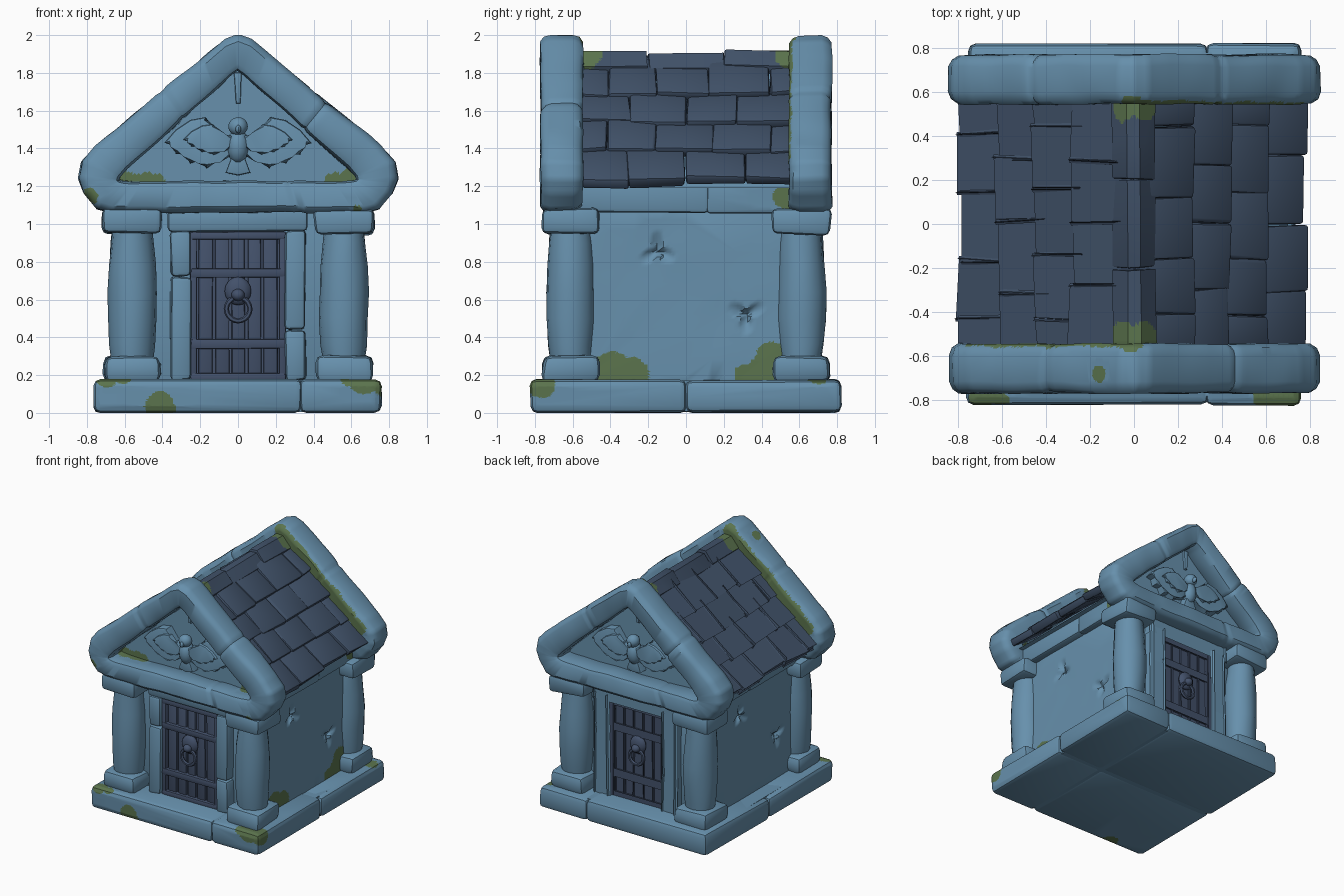
import bpy, bmesh, math, random
from mathutils import Vector, Matrix, noise
from mathutils.geometry import closest_point_on_tri

if "Cube" in bpy.data.objects:
    bpy.data.objects.remove(bpy.data.objects["Cube"])

random.seed(4)
I = Matrix.Identity(4)
ENDS = (I, Matrix.Rotation(math.pi, 4, 'Z'))   # front end, and the same end turned to the back


def material(name, rgb):
    m = bpy.data.materials.new(name)
    m.diffuse_color = (*rgb, 1)
    m.use_nodes = True
    m.node_tree.nodes["Principled BSDF"].inputs["Base Color"].default_value = m.diffuse_color
    return m


STONE = material("blue stone", (0.135, 0.28, 0.415))
SLATE = material("dark slate", (0.051, 0.082, 0.138))
IRON = material("door iron", (0.056, 0.082, 0.145))
MOSS = material("moss", (0.105, 0.175, 0.075))


def spots_of(*rows):
    return [(Vector(p[:3]), p[3]) for p in rows]


# Moss patches for each part: centre and radius
BASE_MOSS = spots_of((-.42, -.83, .01, .1), (-.69, -.8, .19, .075), (-.62, -.8, .2, .06), (.6, -.8, .19, .06),
                     (.67, -.81, .17, .085), (.75, -.77, .15, .08), (.72, .7, .19, .06))
WALL_MOSS = spots_of((.6, -.4, .22, .11), (.6, -.28, .2, .09), (.6, .32, .17, .09), (.6, .41, .21, .09),
                     (.6, .47, .29, .09))
BEAM_MOSS = spots_of((.64, .53, 1.14, .08))
ATTIC_MOSS = spots_of((-.58, -.6, 1.22, .07), (-.5, -.6, 1.215, .07), (-.43, -.6, 1.21, .06),
                      (.52, -.6, 1.22, .07), (.59, -.6, 1.23, .07))
FRAME_MOSS = ATTIC_MOSS + spots_of((-.79, -.76, 1.14, .05), (.63, -.77, 1.07, .03), (-.16, -.68, 1.9, .045))
FRAME_MOSS += [(Vector((s * x / 100, s * .55, 1.95 - .0084 * x)), .055) for s in (1, -1) for x in range(0, 75, 4)]
RIDGE_MOSS = spots_of((-.05, -.52, 1.9, .09), (.05, -.52, 1.9, .09), (-.04, .54, 1.9, .08), (.05, .54, 1.9, .09))


def refine(bm, spots, size):
    """Split the faces near the given spots until they are small."""
    bmesh.ops.triangulate(bm, faces=bm.faces[:])
    for _ in range(9):
        edges = set()
        for f in bm.faces:
            long = [e for e in f.edges if e.calc_length() > size]
            if long:
                tri = [v.co for v in f.verts]
                if any((closest_point_on_tri(c, *tri) - c).length < r * 1.15 for c, r in spots):
                    edges.update(long)
        if not edges:
            break
        bmesh.ops.subdivide_edges(bm, edges=list(edges), cuts=1)
        bmesh.ops.triangulate(bm, faces=[f for f in bm.faces if len(f.verts) > 3])


def finish(name, bm, mat, moss=(), wobble=.01):
    bmesh.ops.recalc_face_normals(bm, faces=bm.faces[:])
    for v in bm.verts:
        v.co += noise.noise_vector(v.co * 5) * wobble
        v.co.z = min(max(v.co.z, 0), 2)
    me = bpy.data.meshes.new(name)
    me.materials.append(mat)
    if moss:
        me.materials.append(MOSS)
        refine(bm, moss, .024)
        for f in bm.faces:
            c = f.calc_center_median()
            k = .92 + .3 * noise.noise(c * 9)
            f.material_index = int(any((c - p).length < r * k for p, r in moss))
    for f in bm.faces:
        f.smooth = True
    for e in bm.edges:
        e.smooth = len(e.link_faces) == 2 and e.calc_face_angle() < math.radians(38)
    bm.to_mesh(me)
    bm.free()
    ob = bpy.data.objects.new(name, me)
    bpy.context.collection.objects.link(ob)
    return ob


def bevel(bm, edges, width, seg=2):
    bmesh.ops.bevel(bm, geom=list(edges), offset=width, segments=seg, profile=.5,
                    affect='EDGES', clamp_overlap=True)


def box(bm, lo, hi, width=.02, M=I, jit=.0):
    lo, hi = Vector(lo), Vector(hi)
    vs = bmesh.ops.create_cube(bm, size=1)['verts']
    for v in vs:
        j = Vector([random.uniform(-jit, jit) for _ in range(3)])
        v.co = M @ ((lo + hi) / 2 + v.co * (hi - lo) + j)
    if width:
        bevel(bm, {e for v in vs for e in v.link_edges}, width)


def prism(bm, pts, y0, y1, M=I, width=0):
    a = [bm.verts.new(M @ Vector((x, y0, z))) for x, z in pts]
    b = [bm.verts.new(M @ Vector((x, y1, z))) for x, z in pts]
    front = bm.faces.new(a)
    bm.faces.new(b[::-1])
    for i in range(len(pts)):
        j = (i + 1) % len(pts)
        bm.faces.new((a[i], b[i], b[j], a[j]))
    if width:
        bevel(bm, front.edges, width)


def loft(bm, rings, M=I, closed=True):
    vs = [[bm.verts.new(M @ Vector(p)) for p in r] for r in rings]
    n = len(vs[0])
    for k in range(len(vs) - (not closed)):
        a, b = vs[k], vs[(k + 1) % len(vs)]
        for i in range(n):
            bm.faces.new((a[i], a[(i + 1) % n], b[(i + 1) % n], b[i]))
    if not closed:
        bm.faces.new(vs[0])
        bm.faces.new(vs[-1])


def ball(bm, c, size, M=I):
    bmesh.ops.create_uvsphere(bm, u_segments=12, v_segments=8, radius=1,
                              matrix=M @ Matrix.Translation(c) @ Matrix.Diagonal((*size, 1)))


# Base: four blocks meeting at seams, with a core filling the gaps
bm = bmesh.new()
for x0, x1 in ((-.76, .335), (.325, .76)):
    for y0, y1 in ((-.82, .004), (-.004, .82)):
        box(bm, (x0, y0, 0), (x1, y1, .178), .035, jit=.004)
box(bm, (-.72, -.78, .005), (.72, .78, .172), 0)
finish("base", bm, STONE, BASE_MOSS, .008)

# Walls with star-shaped chips on both sides
bm = bmesh.new()
box(bm, (-.6, -.57, .15), (.6, .57, 1.1), .02)
chips = [(Vector((s * .6, s * y, z)), .12) for s in (1, -1) for y, z in ((-.15, .86), (.32, .52))]
refine(bm, chips, .025)
for v in bm.verts:
    for c, r in chips:
        d = v.co - c
        reach = r * (.55 + .35 * math.cos(3 * math.atan2(d.z, d.y) + c.z * 9))
        if d.length < reach:
            v.co.x -= math.copysign(.04 * (1 - d.length / reach), c.x)
finish("walls", bm, STONE, WALL_MOSS, .004)

# Side beams under the eaves
bm = bmesh.new()
for s in (1, -1):
    for y0, y1 in ((-.57, .12), (.11, .57)):
        box(bm, (s * .58 - .08, y0, 1.06), (s * .58 + .08, y1, 1.23), .02, jit=.004)
finish("side_beams", bm, STONE, BEAM_MOSS)

# Corner columns with plinths and capitals
plinths, shafts, caps = bmesh.new(), bmesh.new(), bmesh.new()
for sx in (1, -1):
    for sy in (1, -1):
        M = Matrix.Translation((sx * .56, sy * .61, 0))
        box(plinths, (-.15, -.15, .16), (.15, .15, .3), .04, M, .008)
        box(caps, (-.16, -.15, .95), (.16, .15, 1.08), .03, M, .008)
        rings = []
        for z, r in ((.27, .108), (.36, .12), (.5, .128), (.64, .13), (.78, .124), (.9, .113), (.97, .106)):
            rings.append([(r * math.cos(a * math.tau / 16), r * math.sin(a * math.tau / 16), z) for a in range(16)])
        loft(shafts, rings, M, closed=False)
finish("column_plinths", plinths, STONE)
finish("column_shafts", shafts, STONE)
finish("column_capitals", caps, STONE)

# Gable frames: a rounded section swept round the triangle, pinched at block seams
HALF = [(0, 2.0, 0, 1.81), (.07, 1.975, .035, 1.785), (.76, 1.41, .58, 1.295), (.83, 1.33, .62, 1.25),
        (.845, 1.24, .625, 1.235), (.815, 1.16, .615, 1.23), (.75, 1.08, .59, 1.228),
        (.68, 1.06, .55, 1.225), (0, 1.06, 0, 1.225)]
SECTION = [(0, -.60), (0, -.72), (.07, -.752), (.2, -.77), (.8, -.77), (.94, -.755),
           (1, -.72), (1, -.6), (.8, -.545), (.2, -.545), (.06, -.565)]
SEAMS = [Vector(p) for p in ((-.4, 1.705), (.47, 1.647), (.33, 1.06))]
LOOP = HALF + [(-a, b, -c, d) for a, b, c, d in HALF[-2:0:-1]]
rings = []
for p, q in zip(LOOP, LOOP[1:] + LOOP[:1]):
    p, q = Vector(p), Vector(q)
    steps = max(1, round((q - p).to_2d().length / .02))
    for k in range(steps):
        v = p.lerp(q, k / steps)
        out, inn = Vector(v[:2]), Vector(v[2:])
        pinch = 1 - .09 * sum(math.exp(-((out - s).length / .014) ** 2) for s in SEAMS)
        ring = []
        for t, y in SECTION:
            w = out.lerp(inn, .5 + (t - .5) * pinch)
            ring.append((w.x, -.66 + (y + .66) * pinch, w.y))
        rings.append(ring)
bm = bmesh.new()
for M in ENDS:
    loft(bm, rings, M)
finish("gable_frames", bm, STONE, FRAME_MOSS, .009)

# Attic core, which also closes both gables
bm = bmesh.new()
prism(bm, [(-.7, 1.19), (.7, 1.19), (0, 1.83)], -.61, .61)
finish("attic", bm, STONE, ATTIC_MOSS, 0)

# Winged bird reliefs, with a raised rib above the head
WING = [(.03, 1.46), (.10, 1.47), (.17, 1.565), (.25, 1.55), (.33, 1.50), (.39, 1.43), (.345, 1.42),
        (.33, 1.37), (.28, 1.37), (.255, 1.32), (.205, 1.335), (.165, 1.295), (.10, 1.34), (.03, 1.36)]
bm = bmesh.new()
for M in ENDS:
    for s in (1, -1):
        prism(bm, [(s * x, z) for x, z in WING], -.675, -.6, M, .015)
        prism(bm, [(s * (.03 + (x - .03) * .72), 1.47 + (z - 1.47) * .6) for x, z in WING], -.695, -.66, M, .012)
    prism(bm, [(-.025, 1.38), (.025, 1.38), (.065, 1.27), (0, 1.255), (-.065, 1.27)], -.68, -.6, M, .01)
    prism(bm, [(-.012, 1.64), (.012, 1.64), (.02, 1.8), (-.02, 1.8)], -.63, -.6, M, .008)
    ball(bm, (0, -.66, 1.41), (.06, .06, .09), M)
    ball(bm, (0, -.68, 1.515), (.052, .05, .05), M)
    ball(bm, (0, -.725, 1.50), (.015, .025, .022), M)
finish("bird_reliefs", bm, STONE, wobble=.004)

# Door surrounds
bm = bmesh.new()
for M in ENDS:
    for x0, x1, zs in ((-.36, -.25, (.17, .72, .97)), (.25, .36, (.17, .44, .97))):
        for z0, z1 in zip(zs, zs[1:]):
            box(bm, (x0, -.65, z0), (x1, -.5, z1), .022, M, .004)
    box(bm, (-.37, -.65, .96), (.37, -.5, 1.08), .022, M, .004)
finish("door_surrounds", bm, STONE)

# Doors: backing, planks, rim and cross bars
bm = bmesh.new()
for M in ENDS:
    box(bm, (-.25, -.585, .17), (.25, -.5, .96), 0, M)
    for i in range(5):
        x = -.215 + i * .086
        box(bm, (x + .006, -.605, .18), (x + .08, -.55, .95), .01, M, .004)
    for x in (-.235, .235):
        box(bm, (x - .018, -.625, .17), (x + .018, -.55, .96), .008, M)
    for z, h in ((.19, .02), (.365, .026), (.74, .024), (.94, .02)):
        box(bm, (-.25, -.628, z - h), (.25, -.55, z + h), .008, M, .002)
finish("doors", bm, IRON, wobble=.004)

# Beast-head knockers with rings
bm = bmesh.new()
for M in ENDS:
    ball(bm, (0, -.62, .645), (.07, .035, .075), M)
    ball(bm, (0, -.65, .625), (.035, .035, .032), M)
    rings = []
    for k in range(20):
        a = k * math.tau / 20
        rings.append([((.062 + .014 * math.cos(b)) * math.cos(a), -.64 + .014 * math.sin(b),
                       .55 + (.062 + .014 * math.cos(b)) * math.sin(a))
                      for b in (j * math.tau / 6 for j in range(6))])
    loft(bm, rings, M)
finish("door_knockers", bm, IRON, wobble=.003)

# Roof slates: four overlapping staggered rows on each slope
bm = bmesh.new()
ROWS = [.07, .28, .44, .61, .785]
SLOPE = math.atan2(.69, .785)
for s in (1, -1):
    for r in range(4):
        x0, x1 = ROWS[r] - .03, ROWS[r + 1]
        length = (x1 - x0) / math.cos(SLOPE)
        odd = (r + (s > 0)) % 2
        cuts = [-.57] + [-.57 + .285 * k + .14 * odd + random.uniform(-.035, .035)
                         for k in range(1 - odd, 4)] + [.57]
        for y0, y1 in zip(cuts, cuts[1:]):
            xe = x1 + random.uniform(-.014, .006)
            M = (Matrix.Diagonal((s, 1, 1, 1)) @ Matrix.Translation((xe, 0, 1.925 - .88 * xe))
                 @ Matrix.Rotation(SLOPE - .09 + random.uniform(-.03, .03), 4, 'Y'))
            box(bm, (-length, y0, -.05), (0, y1, .01), .014, M, .009)
finish("roof_slates", bm, SLATE)

# Ridge caps
bm = bmesh.new()
CAP = [(-.1, 1.835), (-.03, 1.915), (.03, 1.915), (.1, 1.835), (.08, 1.79), (0, 1.86), (-.08, 1.79)]
for y0, y1, dz in ((-.56, -.21, 0), (-.2, .2, -.012), (.205, .56, .005)):
    prism(bm, [(x, z + dz) for x, z in CAP], y0, y1, I, .01)
finish("ridge_caps", bm, SLATE, RIDGE_MOSS)
